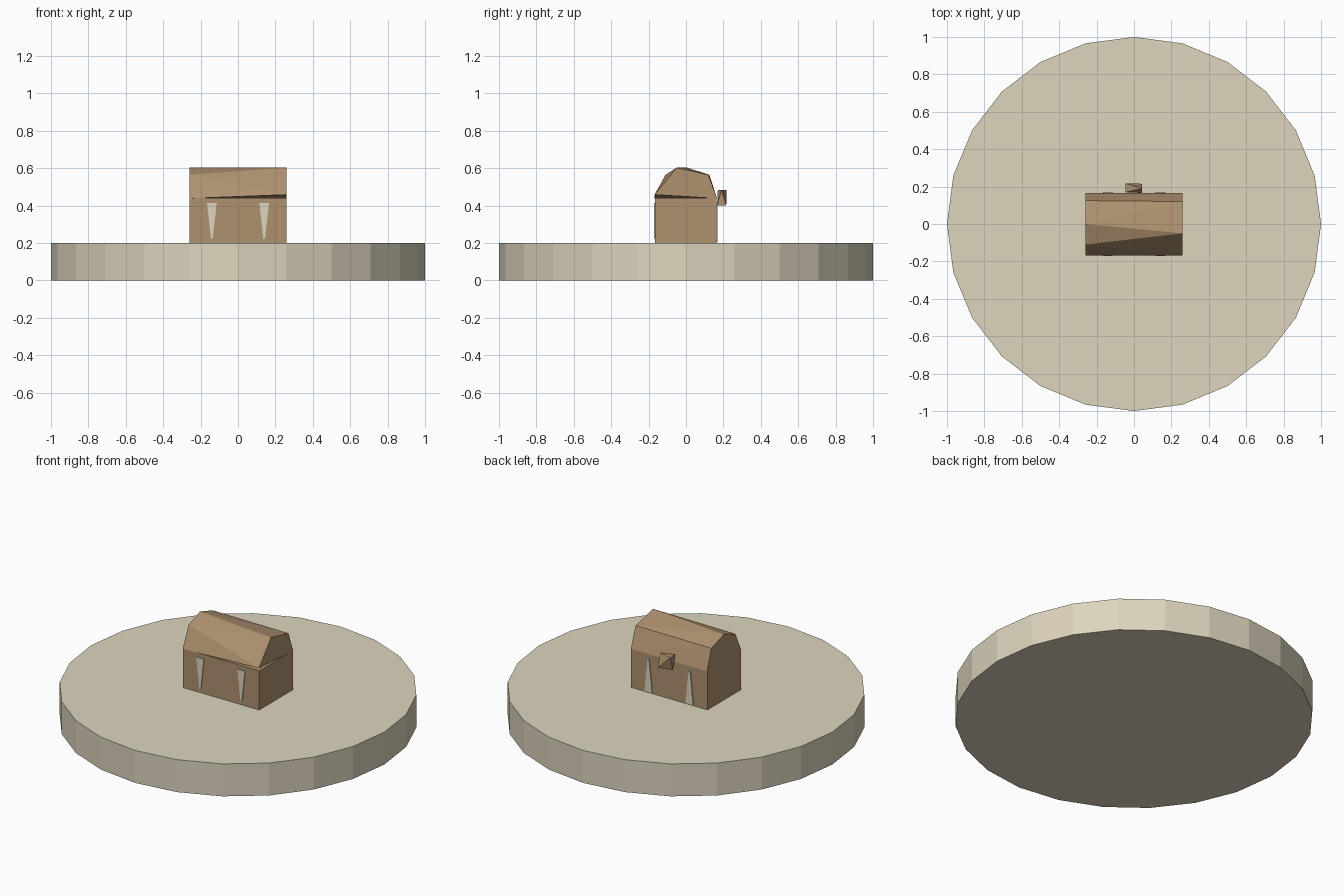
import bpy, bmesh, math

if "Cube" in bpy.data.objects:
    bpy.data.objects.remove(bpy.data.objects["Cube"])


def material(name, rgb):
    m = bpy.data.materials.new(name)
    m.diffuse_color = (*rgb, 1)
    m.use_nodes = True
    m.node_tree.nodes["Principled BSDF"].inputs["Base Color"].default_value = m.diffuse_color
    return m


SAND = material("sand", (0.72, 0.66, 0.51))
WOOD = material("wood", (0.43, 0.285, 0.162))


def hull(name, points, mat):
    """Convex solid through the given points."""
    bm = bmesh.new()
    for p in points:
        bm.verts.new(p)
    bmesh.ops.convex_hull(bm, input=bm.verts)
    bmesh.ops.dissolve_limit(bm, angle_limit=math.radians(0.5),
                             verts=bm.verts, edges=bm.edges)
    bmesh.ops.recalc_face_normals(bm, faces=bm.faces)
    me = bpy.data.meshes.new(name)
    bm.to_mesh(me)
    bm.free()
    me.materials.append(mat)
    ob = bpy.data.objects.new(name, me)
    bpy.context.collection.objects.link(ob)
    return ob


def ends(left, right, x0, x1):
    """Two (y, z) end profiles placed at x0 and x1."""
    return [(x0, *p) for p in left] + [(x1, *p) for p in right]


# Round base disc
bpy.ops.mesh.primitive_cylinder_add(vertices=24, radius=1, depth=0.2,
                                    location=(0, 0, 0.1))
base = bpy.context.object
base.name = "round_base"
base.data.materials.append(SAND)

# Chest body
box = [(-0.165, 0.2), (0.163, 0.2), (0.163, 0.441), (-0.165, 0.441)]
hull("chest_body", ends(box, box, -0.26, 0.26), WOOD)

# Lid, raised slightly at the front right, with different facets at each end
lid_left = [(-0.168, 0.439), (-0.11, 0.565), (0.0, 0.605),
            (0.125, 0.565), (0.166, 0.439)]
lid_right = [(-0.168, 0.459), (-0.05, 0.603), (0.12, 0.565), (0.166, 0.439)]
hull("chest_lid", ends(lid_left, lid_right, -0.26, 0.26), WOOD)

# Clasp: a block with opposed triangular ends
clasp_left = [(0.17, 0.485), (0.217, 0.485), (0.193, 0.4)]
clasp_right = [(0.166, 0.4), (0.215, 0.4), (0.19, 0.485)]
hull("clasp", ends(clasp_left, clasp_right, -0.045, 0.042), WOOD)

# Tapered inlays: points down on the front, up on the back
for side, y, wide_z, tip_z in (("front", -0.165, 0.415, 0.225),
                               ("back", 0.163, 0.205, 0.41)):
    out = math.copysign(0.005, y)
    for label, x in (("left", -0.14), ("right", 0.14)):
        hull(f"{side}_{label}_inlay",
             [(x + s * w, yy, z) for s in (-1, 1)
              for w, z in ((0.026, wide_z), (0.005, tip_z))
              for yy in (y - out, y + out)], SAND)
